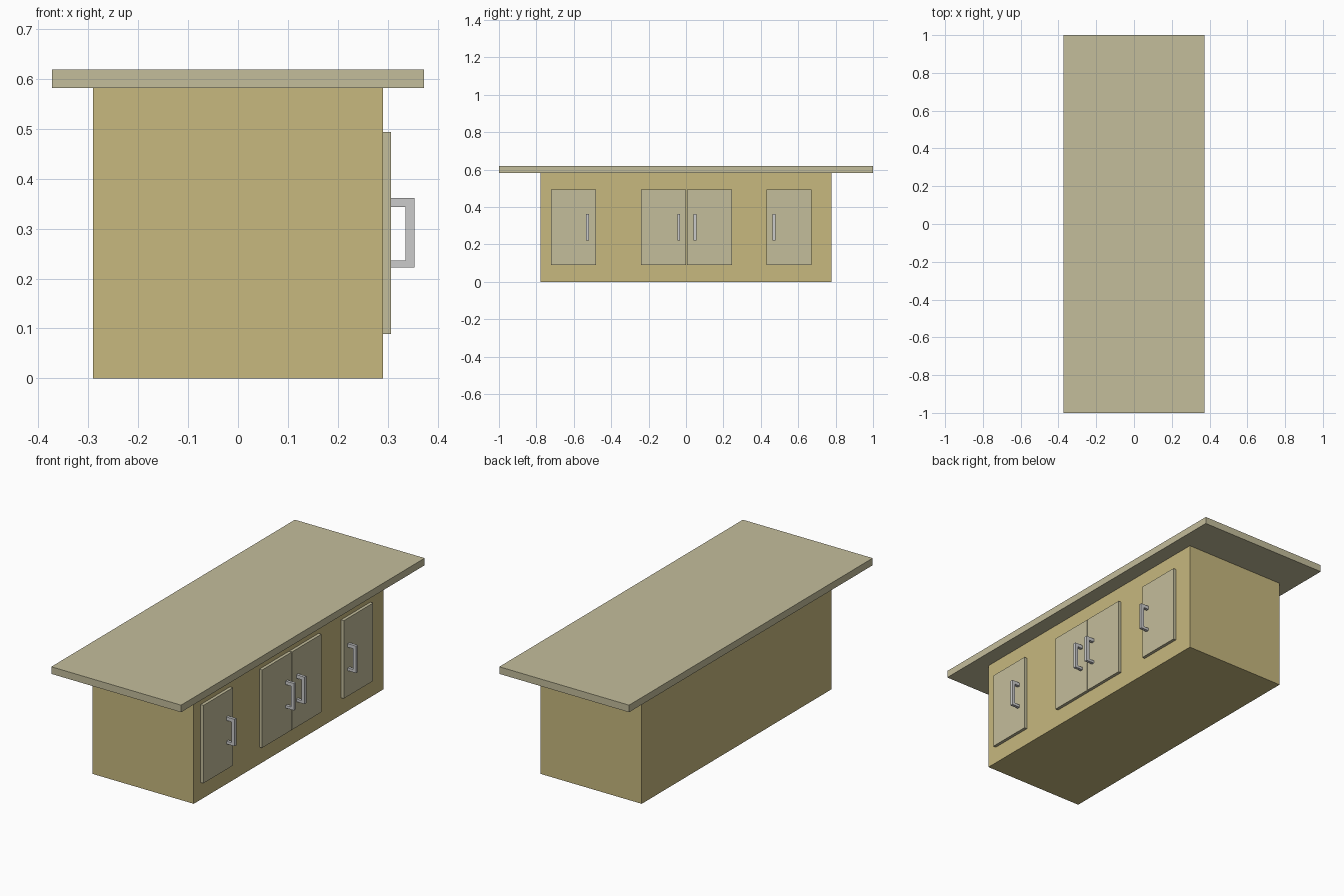
import bpy, bmesh

if "Cube" in bpy.data.objects:
    bpy.data.objects.remove(bpy.data.objects["Cube"])


def material(name, color):
    m = bpy.data.materials.new(name)
    m.diffuse_color = (*color, 1)
    m.use_nodes = True
    m.node_tree.nodes["Principled BSDF"].inputs["Base Color"].default_value = m.diffuse_color
    return m


def add_object(name, bm, mat=None):
    bmesh.ops.recalc_face_normals(bm, faces=bm.faces)
    mesh = bpy.data.meshes.new(name)
    bm.to_mesh(mesh)
    bm.free()
    ob = bpy.data.objects.new(name, mesh)
    bpy.context.collection.objects.link(ob)
    if mat:
        mesh.materials.append(mat)
    return ob


def box(name, lo, hi, mat=None):
    bm = bmesh.new()
    bmesh.ops.create_cube(bm, size=1)
    for v in bm.verts:
        v.co = [(a + b) / 2 + c * (b - a) for a, b, c in zip(lo, hi, v.co)]
    return add_object(name, bm, mat)


def handle(name, y, width=0.015):
    # C-shaped side profile extruded across the handle width
    x0, x1, x2 = 0.307, 0.336, 0.354
    z0, z1, z2, z3 = 0.222, 0.236, 0.344, 0.362
    profile = [(x0, z0), (x2, z0), (x2, z3), (x0, z3),
               (x0, z2), (x1, z2), (x1, z1), (x0, z1)]
    bm = bmesh.new()
    face = bm.faces.new([bm.verts.new((x, y - width / 2, z)) for x, z in profile])
    new = bmesh.ops.extrude_face_region(bm, geom=[face])["geom"]
    verts = [g for g in new if isinstance(g, bmesh.types.BMVert)]
    bmesh.ops.translate(bm, verts=verts, vec=(0, width, 0))
    return add_object(name, bm)


wood = material("wood", (0.57, 0.48, 0.21))
pale = material("pale_wood", (0.55, 0.51, 0.33))

# Cabinet body and overhanging countertop
box("cabinet_body", (-0.291, -0.779, 0), (0.291, 0.779, 0.582), wood)
box("countertop", (-0.373, -1, 0.582), (0.373, 1, 0.619), pale)

# Doors with their handles: (name, door start y, handle centre y)
for side, y, hy in [("left", -0.722, -0.526), ("centre_left", -0.240, -0.039),
                    ("centre_right", 0.006, 0.048), ("right", 0.430, 0.470)]:
    box(side + "_door", (0.291, y, 0.089), (0.307, y + 0.241, 0.494), pale)
    handle(side + "_handle", hy)
